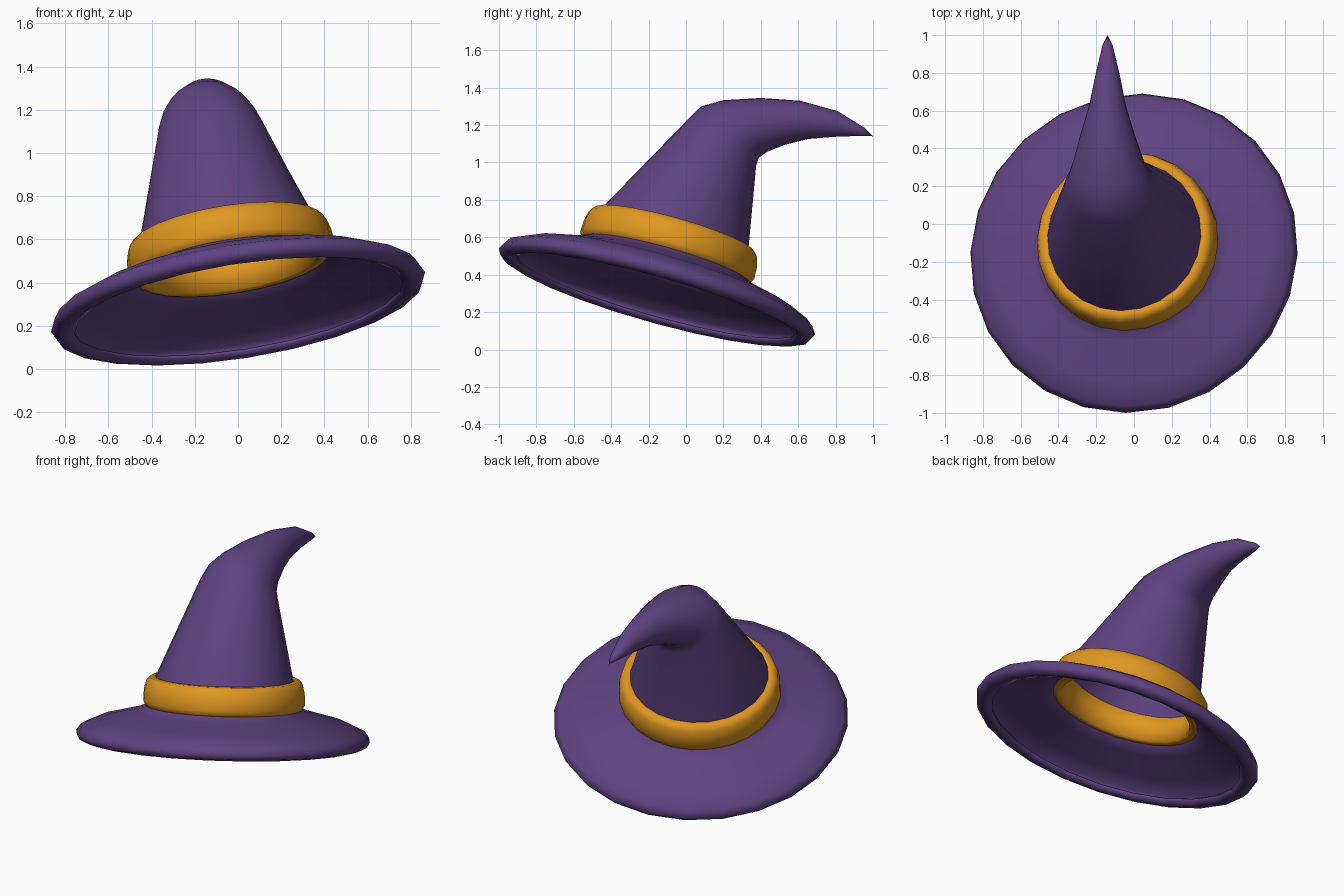
import bpy, bmesh, math
from mathutils import Vector

if "Cube" in bpy.data.objects:
    bpy.data.objects.remove(bpy.data.objects["Cube"])

SEG = 24
X = Vector((1, 0, 0))
CENTRE = Vector((0, -0.155, 0.31))            # middle of the brim
N = Vector((-0.15, 0.267, 0.952)).normalized()  # tilted hat axis
U = (X - N * X.dot(N)).normalized()
V = N.cross(U)


def material(name, rgb):
    m = bpy.data.materials.new(name)
    m.diffuse_color = (*rgb, 1)
    m.use_nodes = True
    m.node_tree.nodes["Principled BSDF"].inputs["Base Color"].default_value = m.diffuse_color
    return m


def ring(mid, a, b):
    """Ellipse of points with half axes a and b."""
    pts = []
    for i in range(SEG):
        t = 2 * math.pi * i / SEG - 0.05
        pts.append(mid + a * math.cos(t) + b * math.sin(t))
    return pts


def axis_ring(r, h):
    """Circle of radius r at height h along the tilted hat axis."""
    return ring(CENTRE + N * h, U * r, V * r)


def bend_ring(front, back, x, rx):
    """Ellipse whose front and back points are given as (y, z)."""
    f, b = Vector((x, *front)), Vector((x, *back))
    return ring((f + b) / 2, X * rx, (b - f) / 2)


def loft(name, rings, mat, tip=None, closed=False):
    bm = bmesh.new()
    loops = [[bm.verts.new(p) for p in r] for r in rings]
    pairs = list(zip(loops, loops[1:]))
    if closed:
        pairs.append((loops[-1], loops[0]))
    for a, b in pairs:
        for i in range(SEG):
            j = (i + 1) % SEG
            bm.faces.new((a[i], a[j], b[j], b[i]))
    if tip:
        t = bm.verts.new(tip)
        for i in range(SEG):
            bm.faces.new((loops[-1][i], loops[-1][(i + 1) % SEG], t))
    for f in bm.faces:
        f.smooth = True
    me = bpy.data.meshes.new(name)
    bm.to_mesh(me)
    bm.free()
    me.materials.append(mat)
    ob = bpy.data.objects.new(name, me)
    bpy.context.collection.objects.link(ob)
    return ob


purple = material("purple_felt", (0.115, 0.055, 0.22))
orange = material("orange_band", (0.75, 0.31, 0.015))

# Hat body: curled rim, brim and lower crown along the tilted axis
brim = [(0.77, -0.028), (0.82, -0.045), (0.86, -0.032), (0.877, 0.0), (0.85, 0.04),
        (0.74, 0.09), (0.53, 0.145), (0.445, 0.185), (0.425, 0.25), (0.41, 0.35)]
rings = [axis_ring(r, h) for r, h in brim]

# Crown bending backwards to the pointed tip
rings += [bend_ring(*b) for b in [
    ((0.0, 1.22), (0.375, 0.98), -0.12, 0.25),
    ((0.08, 1.30), (0.39, 1.025), -0.13, 0.22),
    ((0.20, 1.333), (0.43, 1.055), -0.135, 0.19),
    ((0.40, 1.345), (0.53, 1.095), -0.14, 0.145),
    ((0.61, 1.33), (0.65, 1.125), -0.14, 0.097),
    ((0.81, 1.275), (0.79, 1.137), -0.14, 0.062),
    ((0.955, 1.185), (0.93, 1.142), -0.14, 0.028),
]]
hat = loft("hat_body", rings, purple, tip=(-0.14, 1.0, 1.14))
wall = hat.modifiers.new("wall", 'SOLIDIFY')
wall.thickness = 0.015
wall.offset = -1

# Hat band: rounded ring around the crown, showing through on the inside
band = [(0.398, 0.17), (0.44, 0.165), (0.468, 0.175), (0.483, 0.205), (0.48, 0.27),
        (0.467, 0.32), (0.445, 0.345), (0.415, 0.347), (0.398, 0.335)]
band_ob = loft("hat_band", [axis_ring(r, h) for r, h in band], orange, closed=True)
